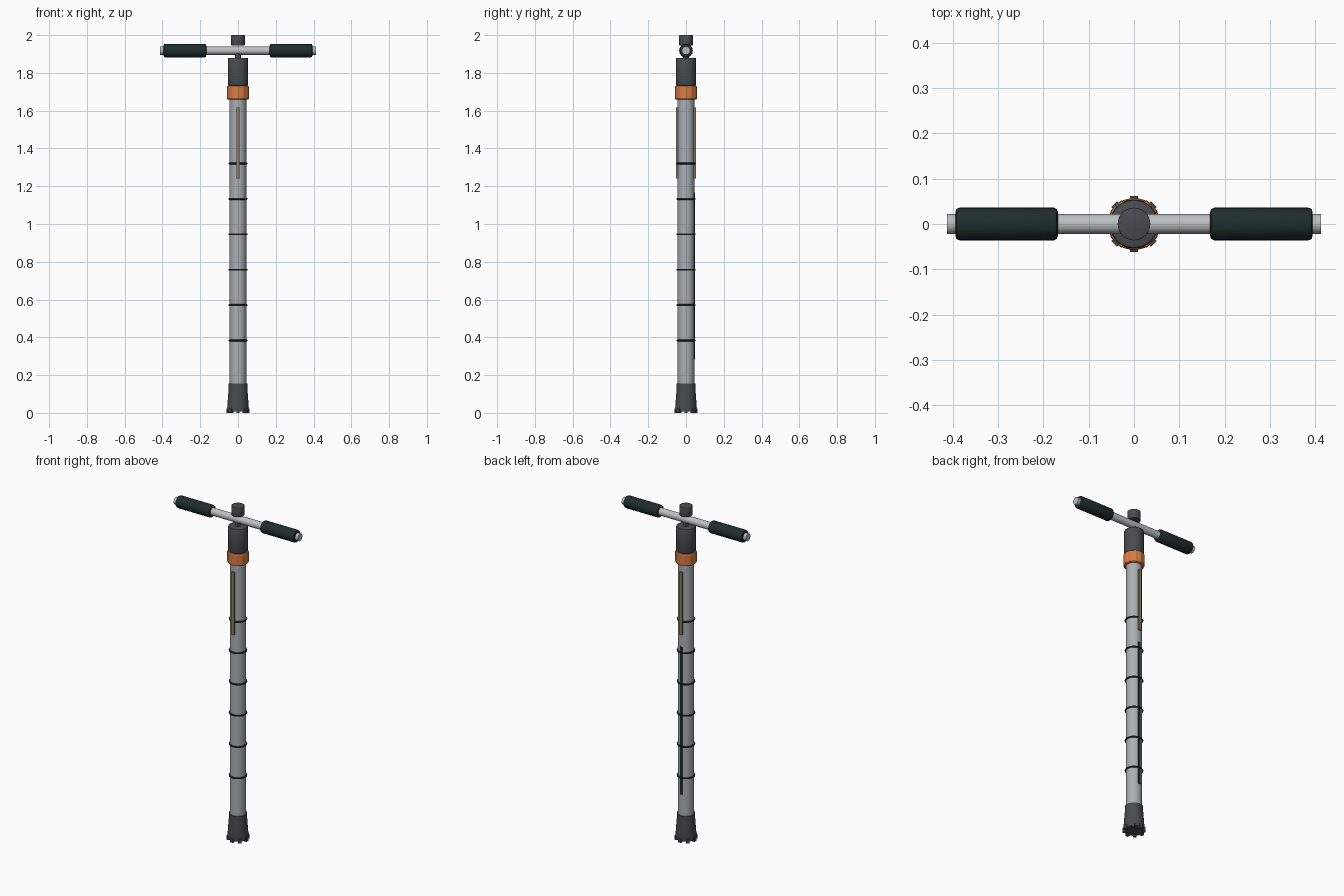
import bpy, math
from mathutils import Matrix

if "Cube" in bpy.data.objects:
    bpy.data.objects.remove(bpy.data.objects["Cube"])


def material(name, rgb):
    m = bpy.data.materials.new(name)
    m.diffuse_color = (*rgb, 1)
    m.use_nodes = True
    m.node_tree.nodes["Principled BSDF"].inputs["Base Color"].default_value = m.diffuse_color
    return m


TUBE = material("grey_metal", (0.40, 0.43, 0.45))
BAR = material("light_metal", (0.50, 0.53, 0.53))
DARK = material("dark_grey", (0.065, 0.072, 0.08))
RUBBER = material("green_black_rubber", (0.014, 0.027, 0.026))
ORANGE = material("orange", (0.68, 0.20, 0.055))
TAN = material("dull_brass", (0.27, 0.22, 0.13))


def finish(ob, name, mat, smooth=True):
    ob.name = name
    ob.data.materials.append(mat)
    if smooth:
        bpy.ops.object.shade_smooth_by_angle(angle=math.radians(28))
    return ob


def lathe(name, profile, mat, sides=32, smooth=True, matrix=None):
    """Closed solid of revolution around z from (radius, height) pairs."""
    verts, faces = [], []
    for r, z in profile:
        for i in range(sides):
            a = 2 * math.pi * i / sides
            verts.append((r * math.cos(a), r * math.sin(a), z))
    for k in range(len(profile) - 1):
        for i in range(sides):
            j = (i + 1) % sides
            faces.append((k * sides + i, k * sides + j,
                          (k + 1) * sides + j, (k + 1) * sides + i))
    faces.append(tuple(reversed(range(sides))))
    faces.append(tuple(range((len(profile) - 1) * sides, len(profile) * sides)))
    me = bpy.data.meshes.new(name)
    me.from_pydata(verts, [], faces)
    if matrix:
        me.transform(matrix)
    ob = bpy.data.objects.new(name, me)
    bpy.context.collection.objects.link(ob)
    bpy.ops.object.select_all(action='DESELECT')
    ob.select_set(True)
    bpy.context.view_layer.objects.active = ob
    return finish(ob, name, mat, smooth)


def rod(r, z0, z1, b):
    """Profile of a cylinder with chamfered ends."""
    return [(r - b, z0), (r - b * 0.3, z0 + b * 0.3), (r, z0 + b),
            (r, z1 - b), (r - b * 0.3, z1 - b * 0.3), (r - b, z1)]


def box(name, centre, size, mat, angle=0):
    bpy.ops.mesh.primitive_cube_add(size=1)
    ob = bpy.context.object
    ob.data.transform(Matrix.Rotation(angle, 4, 'Z')
                      @ Matrix.Translation(centre)
                      @ Matrix.Diagonal((*size, 1)))
    return finish(ob, name, mat, False)


# Main tube and marker rings
lathe("main_tube", [(0.044, 0.10), (0.044, 1.70)], TUBE)
for i in range(6):
    bpy.ops.mesh.primitive_torus_add(
        major_radius=0.0455, minor_radius=0.005, major_segments=32,
        minor_segments=8, location=(0, 0, 0.383 + 0.1875 * i))
    finish(bpy.context.object, f"depth_ring_{i + 1}", RUBBER)

# Flared foot with eight teeth
lathe("foot", [(0.056, 0.008), (0.057, 0.03), (0.050, 0.125), (0.050, 0.155)], DARK)
for i in range(8):
    box(f"foot_tooth_{i + 1}", (0.053, 0, 0.012), (0.018, 0.018, 0.024),
        DARK, i * math.pi / 4)

# Faceted collar, coupler and neck
lathe("collar", rod(0.059, 1.659, 1.732, 0.008), ORANGE, 12, False)
lathe("coupler", rod(0.054, 1.73, 1.88, 0.007), DARK)
lathe("neck", [(0.015, 1.87), (0.015, 1.91)], DARK, 16)
lathe("top_cap", rod(0.036, 1.945, 2.0, 0.002), DARK)

# Crossbar with two grips
for_bar = Matrix.Translation((0, 0, 1.918)) @ Matrix.Rotation(math.pi / 2, 4, 'Y')
lathe("crossbar", [(0.022, -0.412), (0.022, 0.412)], BAR, matrix=for_bar)
lathe("grip_right", rod(0.036, 0.168, 0.394, 0.009), RUBBER, matrix=for_bar)
lathe("grip_left", rod(0.036, -0.394, -0.168, 0.009), RUBBER, matrix=for_bar)

# Brass strips front and back, dark slot strip on the back
for name, s in (("front", -1), ("back", 1)):
    box(f"brass_strip_{name}", (0, s * 0.045, 1.43), (0.018, 0.015, 0.376), TAN)
box("back_slot_strip", (0, 0.0425, 0.725), (0.014, 0.009, 0.885), RUBBER)
